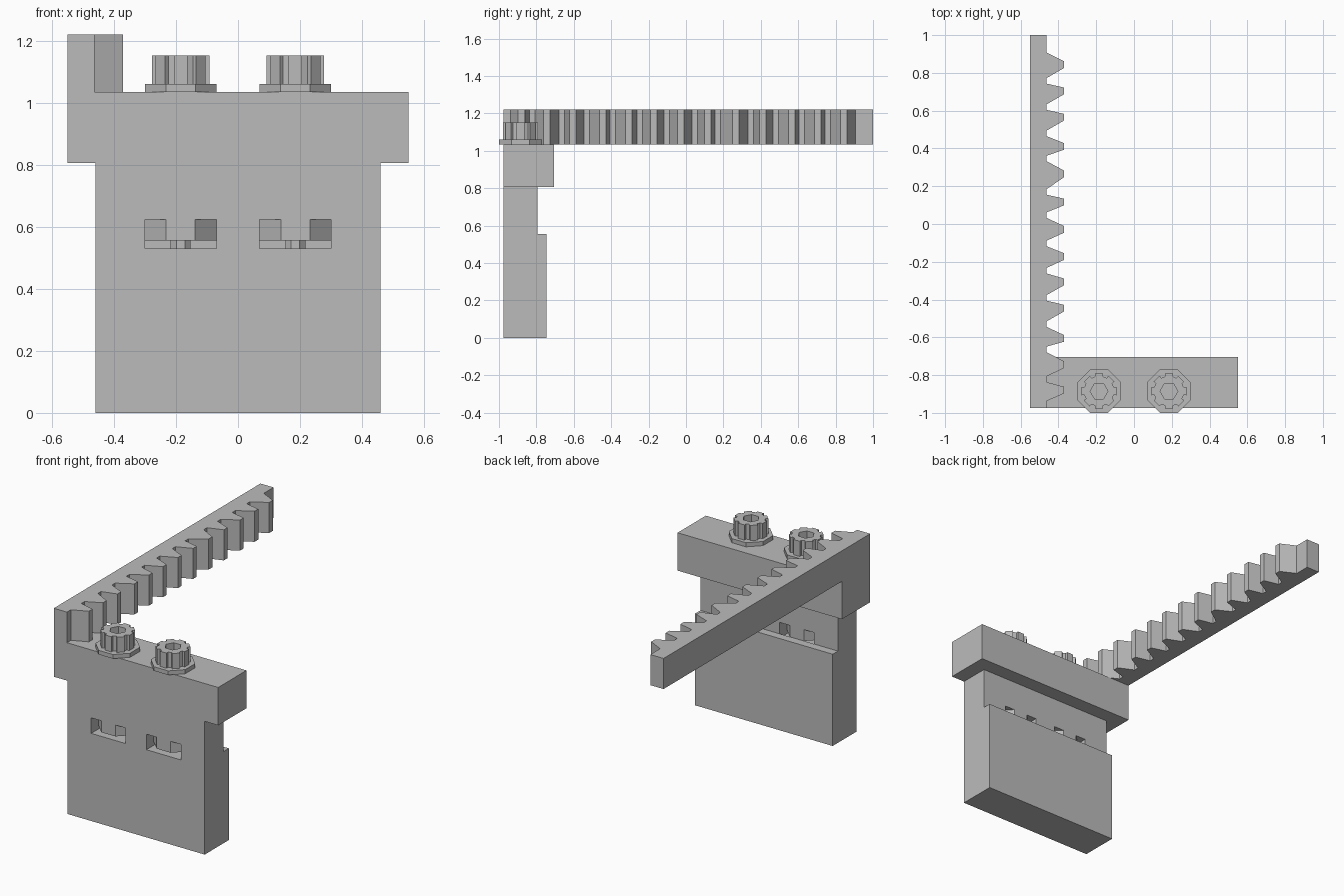
import bpy, bmesh
from math import cos, sin, pi
from mathutils import Vector

if "Cube" in bpy.data.objects:
    bpy.data.objects.remove(bpy.data.objects["Cube"], do_unlink=True)

grey = bpy.data.materials.new("plain grey")
grey.use_nodes = True
grey.diffuse_color = (0.5, 0.5, 0.5, 1)
grey.node_tree.nodes["Principled BSDF"].inputs["Base Color"].default_value = (0.5, 0.5, 0.5, 1)


def prism(name, points, lo, hi, axis="z"):
    """Extrude a profile: (x, y) along z, or (y, z) along x."""
    bm = bmesh.new()
    place = (lambda p, h: (p[0], p[1], h)) if axis == "z" else (lambda p, h: (h, p[0], p[1]))
    base = bm.faces.new([bm.verts.new(place(p, lo)) for p in points])
    new = bmesh.ops.extrude_face_region(bm, geom=[base])["geom"]
    shift = Vector(place((0, 0), hi - lo))
    bmesh.ops.translate(bm, vec=shift, verts=[g for g in new if isinstance(g, bmesh.types.BMVert)])
    bmesh.ops.recalc_face_normals(bm, faces=bm.faces)
    mesh = bpy.data.meshes.new(name)
    bm.to_mesh(mesh)
    bm.free()
    mesh.materials.append(grey)
    obj = bpy.data.objects.new(name, mesh)
    bpy.context.collection.objects.link(obj)
    return obj


def ring(cx, cy, r, n, turn=0.0):
    return [(cx + r * cos(turn + 2 * pi * i / n), cy + r * sin(turn + 2 * pi * i / n)) for i in range(n)]


def cut(target, cutter):
    mod = target.modifiers.new("cut", "BOOLEAN")
    mod.operation, mod.solver, mod.object = "DIFFERENCE", "EXACT", cutter
    bpy.context.view_layer.objects.active = target
    bpy.ops.object.modifier_apply(modifier=mod.name)
    bpy.data.objects.remove(cutter, do_unlink=True)


FRONT, BACK = -0.975, -0.795
BOLT_X, BOLT_Y = 0.185, -0.885

# Body plate with a thicker lower half, and the wide head block
body = prism("body_plate", [(FRONT, 0), (-0.745, 0), (-0.745, 0.555), (BACK, 0.555),
                            (BACK, 0.806), (FRONT, 0.806)], -0.46, 0.46, "x")
prism("head_block", [(FRONT, 0.806), (-0.705, 0.806), (-0.705, 1.035), (FRONT, 1.035)],
      -0.55, 0.55, "x")

for side, cx in (("right", -BOLT_X), ("left", BOLT_X)):
    # Nut window, open at the back above the step
    window = prism("window_cutter", [(-1.1, 0.53), (BACK, 0.53), (BACK, 0.556), (-0.7, 0.556),
                                     (-0.7, 0.624), (-1.1, 0.624)], cx - 0.115, cx + 0.115, "x")
    cut(body, window)

    # Eight-sided nut filling the window, with the bolt tip under it
    w, c = 0.115, 0.047
    mid, d = (FRONT + BACK) / 2, (BACK - FRONT) / 2
    nut = [(cx - c, mid - d), (cx + c, mid - d), (cx + w, mid - d + 0.068), (cx + w, mid + d - 0.068),
           (cx + c, mid + d), (cx - c, mid + d), (cx - w, mid + d - 0.068), (cx - w, mid - d + 0.068)]
    prism(side + "_nut", nut, 0.555, 0.624)
    prism(side + "_bolt_tip", ring(cx, BOLT_Y, 0.035, 8, pi / 8), 0.53, 0.555)

    # Flange, notched bolt head and six-sided socket
    prism(side + "_bolt_flange", ring(cx, BOLT_Y, 0.115 / cos(pi / 8), 8, pi / 8), 1.035, 1.06)
    head = []
    for i in range(8):
        for step, r in ((-0.27, 0.08), (-0.23, 0.095), (0.23, 0.095), (0.27, 0.08)):
            a = i * pi / 4 + step
            head.append((cx + r * cos(a), BOLT_Y + r * sin(a)))
    bolt = prism(side + "_bolt_head", head, 1.06, 1.152)
    cut(bolt, prism("socket_cutter", ring(cx, BOLT_Y, 0.047, 6), 1.08, 1.2))

# Toothed rack: per tooth, where the rear flank starts and how far it slopes
teeth = [(-0.862, 0.025), (-0.727, 0.048), (-0.588, 0.043), (-0.428, 0.022), (-0.289, 0.027),
         (-0.155, 0.037), (-0.011, 0.043), (0.134, 0.021), (0.283, 0.049), (0.428, 0.037),
         (0.583, 0.021), (0.722, 0.021), (0.861, 0.046)]
ROOT, TIP = -0.462, -0.37
outline = [(-0.55, FRONT), (ROOT, FRONT)]
last = -0.967
for start, slope in teeth:
    outline += [(ROOT, last + 0.03), (TIP, start - 0.035), (TIP, start), (ROOT, start + slope)]
    last = start + slope
outline += [(ROOT, 1.0), (-0.55, 1.0)]
prism("toothed_rack", outline, 1.035, 1.22)
